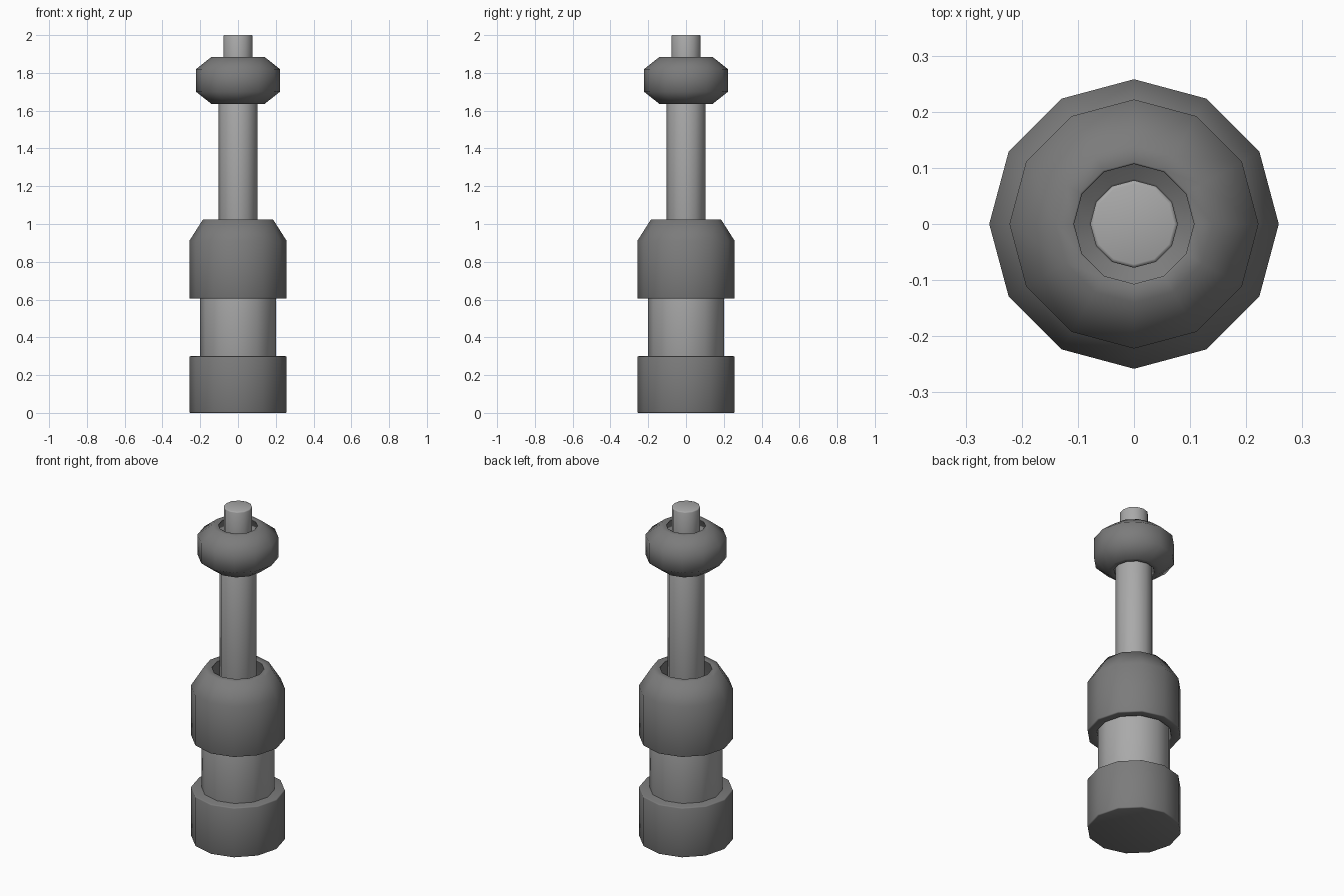
import bpy, bmesh
from math import sin, cos, pi, radians

if "Cube" in bpy.data.objects:
    bpy.data.objects.remove(bpy.data.objects["Cube"])

SIDES = 12


def grey(name, value):
    mat = bpy.data.materials.new(name)
    mat.diffuse_color = (value, value, value, 1)
    mat.use_nodes = True
    mat.node_tree.nodes["Principled BSDF"].inputs["Base Color"].default_value = mat.diffuse_color
    return mat


DARK = grey("dark_grey", 0.2)
MID = grey("mid_grey", 0.4)


def lathe(name, mat, profile, closed=False):
    """Revolve (radius, z) points; closed profiles make hollow sleeves, open ones get end caps."""
    bm = bmesh.new()
    rings = [[bm.verts.new((r * cos(2 * pi * i / SIDES), r * sin(2 * pi * i / SIDES), z))
              for i in range(SIDES)] for r, z in profile]
    pairs = list(zip(rings, rings[1:]))
    if closed:
        pairs.append((rings[-1], rings[0]))
    else:
        bm.faces.new(rings[0][::-1])
        bm.faces.new(rings[-1])
    for a, b in pairs:
        for i in range(SIDES):
            j = (i + 1) % SIDES
            bm.faces.new((a[i], a[j], b[j], b[i]))
    bmesh.ops.recalc_face_normals(bm, faces=bm.faces)
    mesh = bpy.data.meshes.new(name)
    bm.to_mesh(mesh)
    bm.free()
    mesh.shade_smooth()
    mesh.materials.append(mat)
    ob = bpy.data.objects.new(name, mesh)
    bpy.context.collection.objects.link(ob)
    # Tiny softened rims on the square edges
    bevel = ob.modifiers.new("soft_rims", 'BEVEL')
    bevel.width = 0.006
    bevel.segments = 2
    bevel.limit_method = 'ANGLE'
    bevel.angle_limit = radians(60)
    return ob


# Solid base and the narrower waist above it
lathe("base", DARK, [(0.258, 0), (0.258, 0.30)])
lathe("waist", MID, [(0.20, 0.28), (0.20, 0.85)])

# Hollow tapered sleeve around the waist
lathe("tapered_sleeve", DARK, [(0.258, 0.605), (0.258, 0.91), (0.185, 1.025),
                               (0.14, 1.025), (0.206, 0.90), (0.206, 0.605)], closed=True)

# Long stem that steps down to the tip pin inside the collar
lathe("stem", MID, [(0.102, 0.84), (0.102, 1.76)])
lathe("tip_pin", MID, [(0.078, 1.75), (0.078, 2.0)])

# Hollow chamfered collar with an inner web gripping the pin above the stem
lathe("collar", DARK, [(0.14, 1.635), (0.222, 1.70), (0.222, 1.82), (0.14, 1.885),
                       (0.104, 1.885), (0.15, 1.82), (0.075, 1.79), (0.075, 1.77),
                       (0.15, 1.73), (0.108, 1.635)], closed=True)
